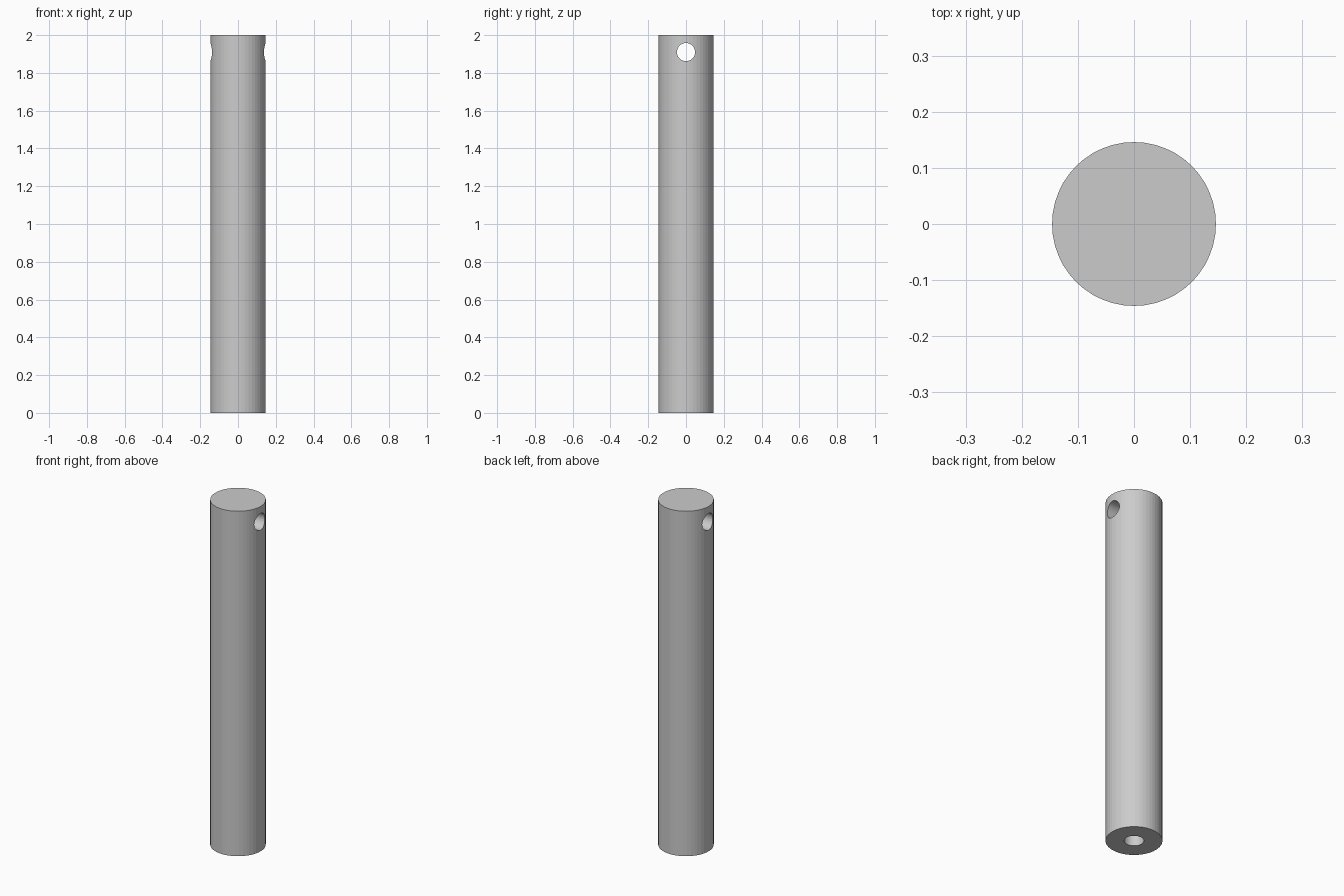
import bpy
import math

if "Cube" in bpy.data.objects:
    bpy.data.objects.remove(bpy.data.objects["Cube"])

RADIUS, HEIGHT = 0.146, 2.0
BORE_RADIUS, BORE_DEPTH = 0.051, 0.4
PIN_RADIUS, PIN_Z = 0.048, 1.91


def cylinder(name, radius, depth, location, sides, rotation=(0, 0, 0)):
    bpy.ops.mesh.primitive_cylinder_add(vertices=sides, radius=radius, depth=depth,
                                        location=location, rotation=rotation)
    obj = bpy.context.object
    obj.name = name
    return obj


def cut(target, cutter):
    mod = target.modifiers.new(cutter.name, 'BOOLEAN')
    mod.operation = 'DIFFERENCE'
    mod.solver = 'EXACT'
    mod.object = cutter
    bpy.context.view_layer.objects.active = target
    bpy.ops.object.modifier_apply(modifier=mod.name)
    bpy.data.objects.remove(cutter, do_unlink=True)


# Solid round rod
rod = cylinder("rod", RADIUS, HEIGHT, (0, 0, HEIGHT / 2), 48)

# Cross pin hole through the top, along x
cut(rod, cylinder("pin_hole", PIN_RADIUS, 1.0, (0, 0, PIN_Z), 32, (0, math.pi / 2, 0)))

# Blind bore in the bottom end
cut(rod, cylinder("end_bore", BORE_RADIUS, 2 * BORE_DEPTH, (0, 0, 0), 32))
